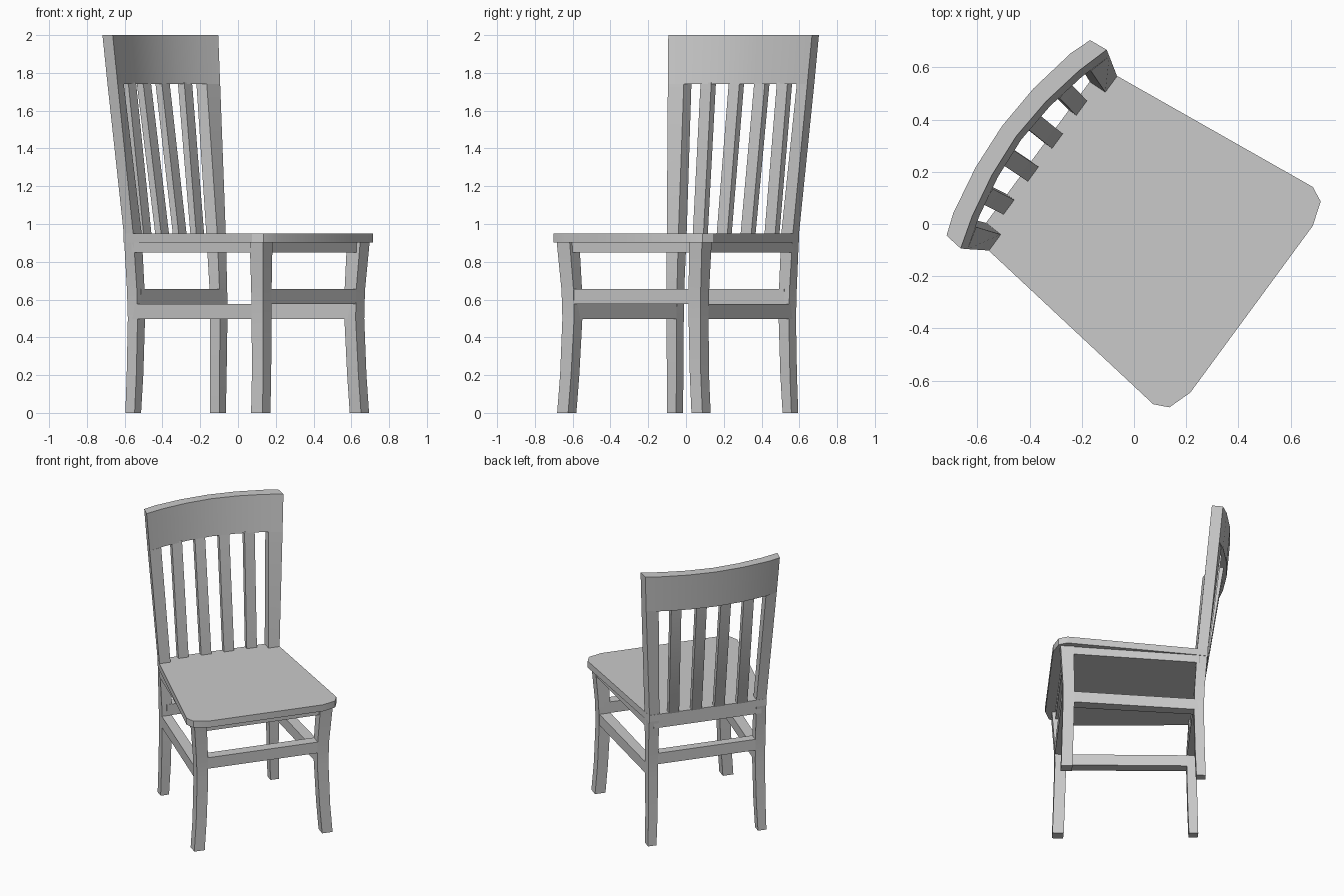
import bpy, bmesh, math

cube = bpy.data.objects.get("Cube")
if cube:
    bpy.data.objects.remove(cube, do_unlink=True)

TURN = math.radians(53.7)   # the chair stands turned about the vertical axis

mat = bpy.data.materials.new("grey wood")
mat.use_nodes = True
GREY = (0.59, 0.59, 0.59, 1)
mat.diffuse_color = GREY
mat.node_tree.nodes["Principled BSDF"].inputs["Base Color"].default_value = GREY


def loft(name, sections, mirror=False):
    """Skin a closed solid through rings given as (z, [(x, y), ...])."""
    bm = bmesh.new()
    rings = [[bm.verts.new((x, y, z)) for x, y in ring] for z, ring in sections]
    n = len(rings[0])
    for low, high in zip(rings, rings[1:]):
        for i in range(n):
            j = (i + 1) % n
            bm.faces.new((low[i], low[j], high[j], high[i]))
    bm.faces.new(rings[0][::-1])
    bm.faces.new(rings[-1])
    bmesh.ops.recalc_face_normals(bm, faces=bm.faces)
    mesh = bpy.data.meshes.new(name)
    bm.to_mesh(mesh)
    bm.free()
    obj = bpy.data.objects.new(name, mesh)
    bpy.context.collection.objects.link(obj)
    obj.data.materials.append(mat)
    obj.rotation_euler.z = TURN
    obj.location = (0.002, 0.003, 0)
    if mirror:
        obj.modifiers.new("Mirror", 'MIRROR')
    bpy.ops.object.select_all(action='DESELECT')
    obj.select_set(True)
    bpy.context.view_layer.objects.active = obj
    bpy.ops.object.shade_smooth_by_angle(angle=math.radians(30))
    return obj


def slab(name, outline, bottom, top, mirror=False):
    return loft(name, [(bottom, outline), (top, outline)], mirror)


def rect(x0, x1, y0, y1):
    return [(x0, y0), (x1, y0), (x1, y1), (x0, y1)]


def both_sides(half):
    """Complete a half outline (front to back) by reflection."""
    return half + [(-x, y) for x, y in reversed(half)]


# Seat: tapered to the back with clipped front corners
slab("seat", both_sides([(0.396, -0.556), (0.489, -0.525), (0.516, -0.468),
                         (0.415, 0.387), (0.403, 0.459)]), 0.903, 0.95)

# Front legs, slightly bowed
loft("front_legs", [(z, rect(inner, outer, -front, -back)) for z, inner, outer, front, back in (
    (0, 0.405, 0.477, 0.508, 0.434),
    (0.2, 0.39, 0.462, 0.502, 0.428),
    (0.5, 0.376, 0.453, 0.494, 0.42),
    (0.65, 0.378, 0.457, 0.496, 0.42),
    (0.905, 0.392, 0.477, 0.512, 0.425))], mirror=True)

# Rear legs carry on upwards as the leaning back posts
loft("rear_legs_and_posts", [
    (0, rect(0.35, 0.408, 0.382, 0.443)),
    (0.2, rect(0.341, 0.404, 0.374, 0.437)),
    (0.5, rect(0.335, 0.402, 0.367, 0.431)),
    (0.65, rect(0.335, 0.404, 0.37, 0.435)),
    (0.95, [(0.338, 0.387), (0.414, 0.387), (0.403, 0.457), (0.335, 0.457)]),
    (1.74, [(0.371, 0.48), (0.458, 0.456), (0.45, 0.529), (0.37, 0.547)])], mirror=True)

# Solid frame under the seat, set back between the front legs
slab("seat_frame", both_sides([(0.44, -0.49), (0.471, -0.46), (0.41, 0.4), (0.37, 0.452)]),
     0.848, 0.904)

# Stretchers as thick as the legs they join
slab("side_stretchers", [(0.377, -0.46), (0.453, -0.46), (0.402, 0.4), (0.335, 0.4)],
     0.498, 0.577, mirror=True)
slab("front_stretcher", rect(-0.42, 0.42, -0.494, -0.42), 0.577, 0.656)
slab("back_stretcher", rect(-0.37, 0.37, 0.368, 0.432), 0.577, 0.656)

# Curved top rail, leaning and widening with the posts
FRONT = [(0, 0.562), (0.175, 0.549), (0.345, 0.517), (0.472, 0.479)]
BACK = [(0, 0.629), (0.187, 0.617), (0.38, 0.582), (0.464, 0.552)]


def full_arc(half):
    return [(-x, y) for x, y in reversed(half[1:])] + half


rail = full_arc(FRONT) + full_arc(BACK)[::-1]
loft("top_rail", [(1.74, [(x * 0.97, y - 0.023) for x, y in rail]), (2, rail)])

# Four leaning slats
for name, step, top_y in (("inner_slats", 0.5, 0.539), ("outer_slats", 1.5, 0.514)):
    low, high = step * 0.157, step * 0.167
    loft(name, [(0.94, rect(low - 0.035, low + 0.035, 0.424, 0.457)),
                (0.95, rect(low - 0.035, low + 0.035, 0.424, 0.463)),
                (1.75, rect(high - 0.035, high + 0.035, top_y, top_y + 0.042))], mirror=True)
